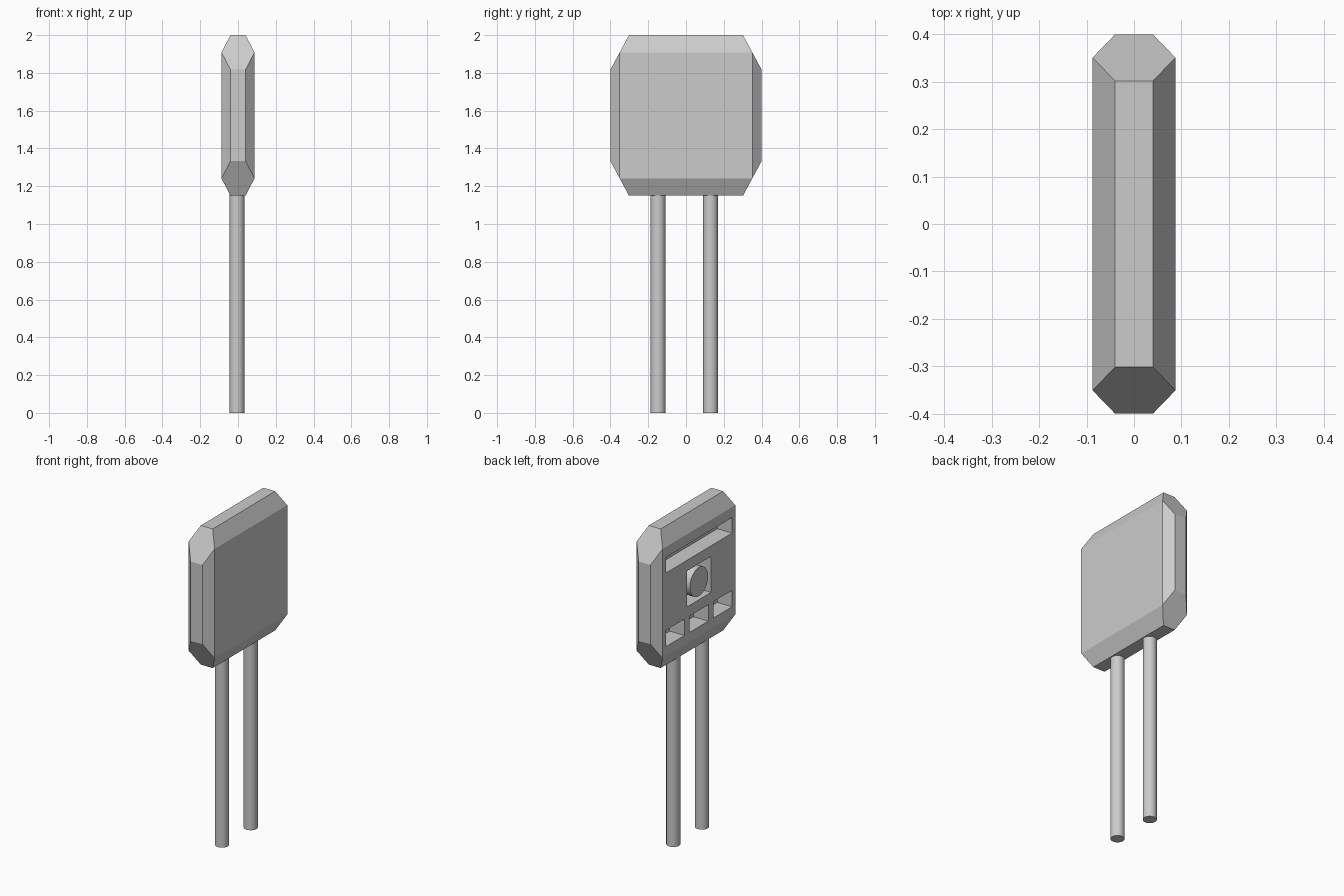
import bpy, bmesh, math
from mathutils import Matrix, Vector

if "Cube" in bpy.data.objects:
    bpy.data.objects.remove(bpy.data.objects["Cube"])

CZ = 1.575     # height of the panel centre
FACE = 0.0875  # half thickness of the panel
FLOOR = 0.012  # x of the recess floors


def finish(bm, name):
    bmesh.ops.recalc_face_normals(bm, faces=bm.faces)
    me = bpy.data.meshes.new(name)
    bm.to_mesh(me)
    bm.free()
    ob = bpy.data.objects.new(name, me)
    bpy.context.collection.objects.link(ob)
    return ob


def cylinder(name, r, depth, matrix, sides=32):
    bm = bmesh.new()
    bmesh.ops.create_cone(bm, cap_ends=True, segments=sides, radius1=r,
                          radius2=r, depth=depth, matrix=matrix)
    ob = finish(bm, name)
    bpy.ops.object.select_all(action='DESELECT')
    ob.select_set(True)
    bpy.context.view_layer.objects.active = ob
    bpy.ops.object.shade_smooth_by_angle(angle=math.radians(40))
    return ob


# Panel: bevelled slab, the hull of an inner octagon and two outer rectangles
bm = bmesh.new()
for sx in (-1, 1):
    for sy in (-1, 1):
        for x, y, z in ((0.04, 0.4, 0.2425), (0.04, 0.302, 0.425), (FACE, 0.351, 0.33375)):
            for sz in (-1, 1):
                bm.verts.new((sx * x, sy * y, CZ + sz * z))
bmesh.ops.convex_hull(bm, input=bm.verts)
bmesh.ops.dissolve_limit(bm, angle_limit=math.radians(2), verts=bm.verts, edges=bm.edges)
panel = finish(bm, "panel")

# Recesses in the -x face: long slot, central square, three small windows
recesses = [(0, 1.7975, 0.64, 0.095), (0, CZ, 0.235, 0.22)]
recesses += [(y, 1.35, 0.18, 0.10) for y in (-0.23, 0, 0.23)]
bm = bmesh.new()
x0, x1 = -0.2, FLOOR
for y, z, w, h in recesses:
    m = Matrix.Translation(Vector(((x0 + x1) / 2, y, z))) @ Matrix.Diagonal((x1 - x0, w, h, 1))
    bmesh.ops.create_cube(bm, size=1, matrix=m)
cutter = finish(bm, "recess_cutter")
cutter.hide_render = True
mod = panel.modifiers.new("recesses", 'BOOLEAN')
mod.operation = 'DIFFERENCE'
mod.solver = 'EXACT'
mod.object = cutter
bpy.context.view_layer.objects.active = panel
panel.select_set(True)
bpy.ops.object.modifier_apply(modifier=mod.name)
bpy.data.objects.remove(cutter)

# Round button standing in the central recess, flush with the face
cylinder("button", 0.088, FACE + FLOOR,
         Matrix.Translation(((FLOOR - FACE) / 2, 0, CZ)) @ Matrix.Rotation(math.pi / 2, 4, 'Y'))

# Two posts
for name, y in (("post_left", -0.148), ("post_right", 0.13)):
    cylinder(name, 0.039, 1.16, Matrix.Translation((-0.005, y, 0.58)))
